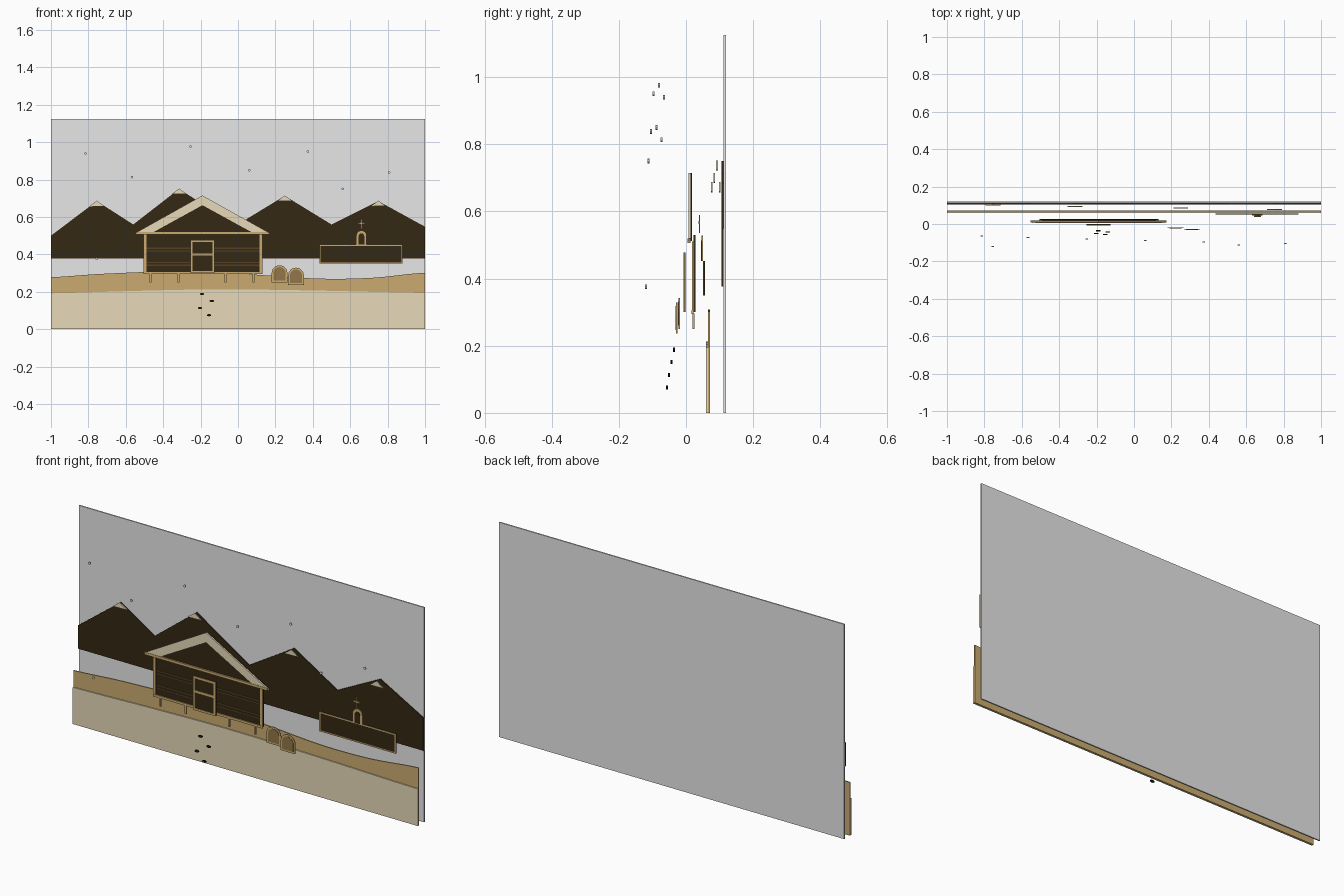
import bpy
import math

cube = bpy.data.objects.get("Cube")
if cube:
    bpy.data.objects.remove(cube, do_unlink=True)


def material(name, rgb):
    m = bpy.data.materials.new(name)
    m.use_nodes = True
    m.diffuse_color = (*rgb, 1)
    m.node_tree.nodes["Principled BSDF"].inputs["Base Color"].default_value = (*rgb, 1)
    return m


GREY = material("pale_grey", (0.8, 0.8, 0.8))
CREAM = material("cream_snow", (0.8, 0.7, 0.49))
TAN = material("tan", (0.6, 0.41, 0.165))
BROWN = material("mid_brown", (0.29, 0.18, 0.065))
DIM = material("dim_brown", (0.09, 0.055, 0.02))
DARK = material("dark_brown", (0.036, 0.021, 0.007))
BLACK = material("near_black", (0.012, 0.008, 0.004))


def plate(name, outline, front, back, mat):
    """Cut-out board: an x/z outline given depth along y."""
    n = len(outline)
    verts = [(x, y, z) for y in (front, back) for x, z in outline]
    faces = [list(range(n)), list(range(2 * n - 1, n - 1, -1))]
    faces += [[i, n + i, n + (i + 1) % n, (i + 1) % n] for i in range(n)]
    mesh = bpy.data.meshes.new(name)
    mesh.from_pydata(verts, [], faces)
    mesh.materials.append(mat)
    obj = bpy.data.objects.new(name, mesh)
    bpy.context.collection.objects.link(obj)
    # consistent outward normals
    import bmesh
    bm = bmesh.new()
    bm.from_mesh(mesh)
    bmesh.ops.recalc_face_normals(bm, faces=bm.faces)
    bm.to_mesh(mesh)
    bm.free()
    return obj


def bar(name, x0, x1, z0, z1, front, back, mat):
    return plate(name, [(x0, z0), (x1, z0), (x1, z1), (x0, z1)], front, back, mat)


def frame(name, x0, x1, z0, z1, w, front, back, mat):
    """Four bars around a rectangle."""
    bar(name + "_left", x0, x0 + w, z0, z1, front, back, mat)
    bar(name + "_right", x1 - w, x1, z0, z1, front, back, mat)
    bar(name + "_bottom", x0 + w, x1 - w, z0, z0 + w, front, back, mat)
    bar(name + "_top", x0 + w, x1 - w, z1 - w, z1, front, back, mat)


def disc(cx, cz, rx, rz, n=12):
    return [(cx + rx * math.cos(i * math.tau / n), cz + rz * math.sin(i * math.tau / n))
            for i in range(n)]


def arch(cx, z0, z1, r, n=12):
    """Straight sides with a half-round top."""
    top = [(cx + r * math.cos(math.pi * i / n), z1 - r + r * math.sin(math.pi * i / n))
           for i in range(n + 1)]
    return [(cx - r, z0), (cx + r, z0)] + top


def smooth_curve(points, steps=6):
    """Catmull-Rom curve through the points."""
    p = [points[0]] + points + [points[-1]]
    out = []
    for a, b, c, d in zip(p, p[1:], p[2:], p[3:]):
        for i in range(steps):
            t = i / steps
            z = 0.5 * (2 * b[1] + (c[1] - a[1]) * t
                       + (2 * a[1] - 5 * b[1] + 4 * c[1] - d[1]) * t * t
                       + (3 * b[1] - a[1] - 3 * c[1] + d[1]) * t ** 3)
            out.append((b[0] + (c[0] - b[0]) * t, z))
    return out + [points[-1]]


# Sky board and mountain range
bar("sky", -1, 1, 0, 1.125, 0.112, 0.119, GREY)
ridge = [(-1, 0.5), (-0.755, 0.685), (-0.56, 0.56), (-0.315, 0.75), (-0.01, 0.555),
         (0.25, 0.713), (0.5, 0.56), (0.75, 0.685), (1, 0.548)]
plate("mountains", [(-1, 0.377), (1, 0.377)] + ridge[::-1], 0.105, 0.111, DARK)
for i, (x, z) in enumerate(ridge[1::2]):
    y = 0.1 - 0.008 * i
    plate("snow_cap", [(x - 0.04, z - 0.028), (x + 0.04, z - 0.026), (x, z + 0.002)],
          y - 0.002, y + 0.003, CREAM)

# Ground layers
hill = smooth_curve([(-1, 0.278), (-0.75, 0.295), (-0.4, 0.308), (-0.1, 0.303),
                     (0.2, 0.285), (0.45, 0.27), (0.72, 0.275), (1, 0.302)])
plate("hill", [(-1, 0), (1, 0)] + hill[::-1], 0.066, 0.072, TAN)
snow = smooth_curve([(-1, 0.192), (-0.5, 0.206), (-0.1, 0.213), (0.4, 0.207), (1, 0.194)])
plate("foreground_snow", [(-1, 0), (1, 0)] + snow[::-1], 0.06, 0.066, CREAM)

# Chapel
bar("chapel_wall", 0.435, 0.88, 0.35, 0.453, 0.052, 0.057, DARK)
frame("chapel_trim", 0.435, 0.88, 0.35, 0.453, 0.007, 0.05, 0.052, TAN)
plate("belfry", arch(0.66, 0.453, 0.528, 0.028), 0.046, 0.051, TAN)
plate("belfry_opening", arch(0.66, 0.453, 0.513, 0.015), 0.044, 0.046, DARK)
bar("cross_upright", 0.656, 0.664, 0.535, 0.59, 0.038, 0.042, TAN)
bar("cross_arm", 0.642, 0.678, 0.563, 0.571, 0.037, 0.042, TAN)

# Cabin walls with posts, sill, log seams and stilts
bar("cabin_wall", -0.505, 0.13, 0.3, 0.53, 0.022, 0.028, DARK)
for z in (0.342, 0.357, 0.418, 0.433):
    bar("log_seam", -0.49, 0.115, z - 0.003, z + 0.003, 0.02, 0.022, DIM)
for x in (-0.505, 0.115):
    bar("corner_post", x, x + 0.015, 0.3, 0.51, 0.018, 0.022, TAN)
bar("sill", -0.505, 0.13, 0.294, 0.306, 0.017, 0.022, TAN)
for x in (-0.467, -0.318, -0.067, 0.083):
    bar("stilt", x - 0.005, x + 0.005, 0.25, 0.296, 0.02, 0.026, TAN)

# Cabin roof: dark gable, snowy slopes and eave beam
cx, peak, eave, half = -0.19, 0.715, 0.512, 0.363
plate("gable", [(cx - half, eave), (cx + half, eave), (cx, peak)], 0.013, 0.018, DARK)
for s in (-1, 1):
    plate("roof_slope", [(cx, peak), (cx + s * half, eave), (cx + s * 0.275, eave),
                         (cx, peak - 0.052)], 0.007, 0.013, CREAM)
bar("eave_beam", cx - 0.355, cx + 0.355, 0.506, 0.519, 0.005, 0.014, TAN)

# Door
bar("door", -0.255, -0.125, 0.3, 0.478, -0.005, -0.001, DARK)
frame("door_trim", -0.255, -0.125, 0.3, 0.478, 0.011, -0.008, -0.005, TAN)
bar("door_rail", -0.244, -0.136, 0.393, 0.405, -0.008, -0.005, TAN)

# Round-topped barrels beside the cabin
for i, (x, z) in enumerate(((0.222, 0.25), (0.31, 0.237))):
    y = -0.021 - 0.008 * i
    plate("barrel_rim", arch(x, z, z + 0.092, 0.042), y - 0.001, y + 0.003, TAN)
    plate("barrel_face", arch(x, z + 0.01, z + 0.082, 0.032), y - 0.003, y - 0.001, BROWN)

# Footprints stepping towards the door
for i, (x, z) in enumerate(((-0.192, 0.188), (-0.14, 0.151), (-0.203, 0.113), (-0.155, 0.075))):
    y = -0.036 - 0.007 * i
    plate("footprint", disc(x, z, 0.012, 0.006), y - 0.003, y + 0.003, BLACK)

# Falling snowflakes, each a step further forward
flakes = [(-0.815, 0.94), (-0.567, 0.813), (-0.253, 0.976), (0.06, 0.85),
          (0.373, 0.95), (0.808, 0.838), (0.56, 0.75), (-0.755, 0.376)]
for i, (x, z) in enumerate(flakes):
    y = -0.065 - 0.0078 * i
    plate("snowflake", disc(x, z, 0.007, 0.007, 8), y - 0.003, y + 0.003, GREY)
